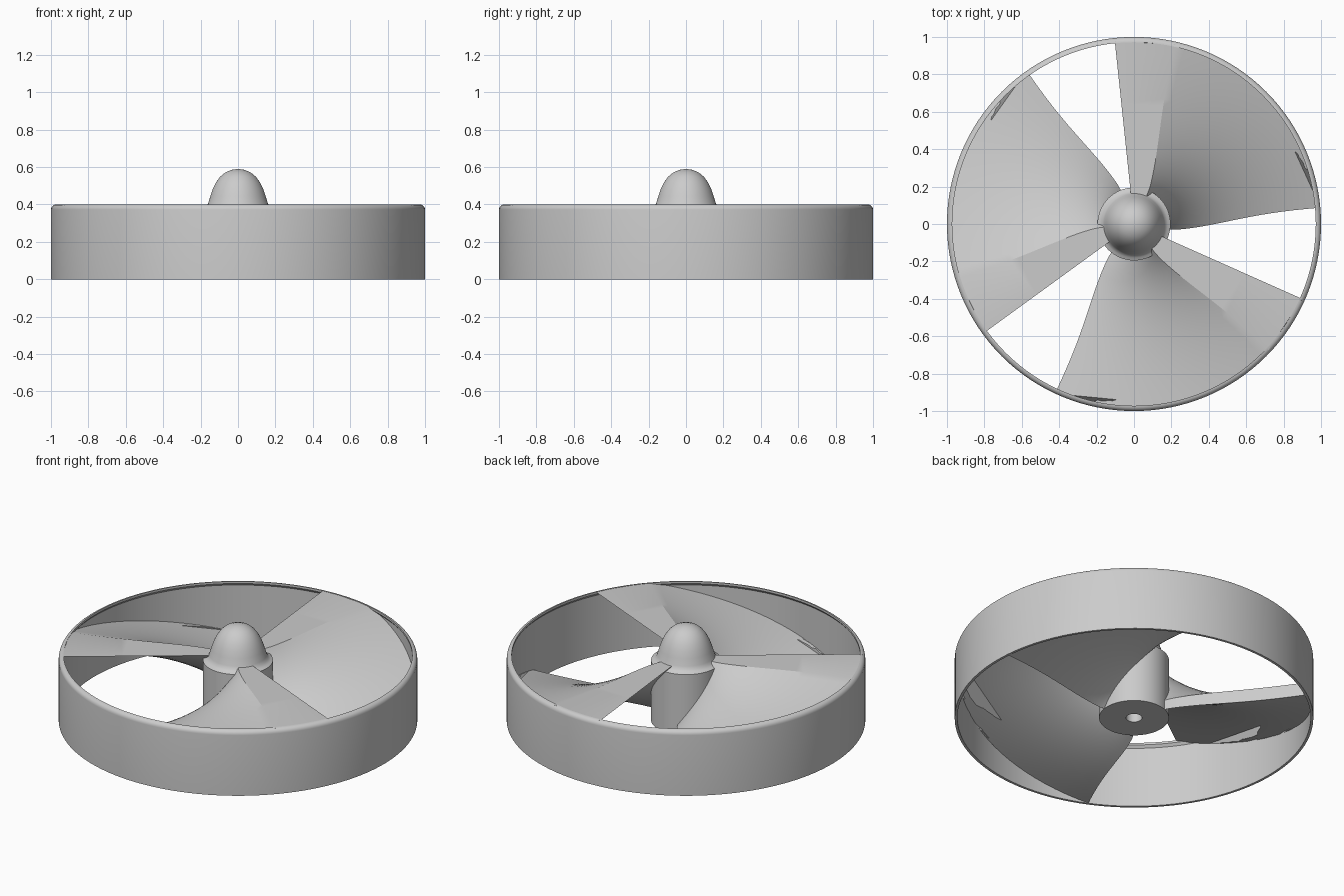
import bpy, bmesh, math
from math import cos, sin, radians

if "Cube" in bpy.data.objects:
    bpy.data.objects.remove(bpy.data.objects["Cube"], do_unlink=True)

grey = bpy.data.materials.new("light_grey")
grey.use_nodes = True
grey.diffuse_color = (0.6, 0.6, 0.6, 1)
grey.node_tree.nodes["Principled BSDF"].inputs["Base Color"].default_value = (0.6, 0.6, 0.6, 1)


def finish(name, bm, angle):
    bmesh.ops.remove_doubles(bm, verts=bm.verts, dist=1e-5)
    bmesh.ops.recalc_face_normals(bm, faces=bm.faces)
    mesh = bpy.data.meshes.new(name)
    bm.to_mesh(mesh)
    bm.free()
    mesh.materials.append(grey)
    ob = bpy.data.objects.new(name, mesh)
    bpy.context.collection.objects.link(ob)
    bpy.ops.object.select_all(action='DESELECT')
    ob.select_set(True)
    bpy.context.view_layer.objects.active = ob
    bpy.ops.object.shade_smooth_by_angle(angle=radians(angle))
    return ob


def lathe(name, profile, steps, closed=False):
    """Spin an (r, z) profile round the z axis."""
    bm = bmesh.new()
    verts = [bm.verts.new((r, 0, z)) for r, z in profile]
    pairs = list(zip(verts, verts[1:]))
    if closed:
        pairs.append((verts[-1], verts[0]))
    edges = [bm.edges.new(p) for p in pairs]
    bmesh.ops.spin(bm, geom=verts + edges, cent=(0, 0, 0), axis=(0, 0, 1),
                   angle=2 * math.pi, steps=steps)
    return finish(name, bm, 35)


# Outer duct: thin wall with a rounded lip turned inward
lip = [(0.972 + 0.028 * cos(radians(a)), 0.372 + 0.028 * sin(radians(a)))
       for a in range(0, 91, 15)]
lathe("duct_ring", [(0.985, 0), (1, 0)] + lip + [(0.972, 0.387), (0.985, 0.372)], 128, closed=True)

# Hub: bored cylinder, flared shoulder and domed cap
lathe("hub", [(0, 0.3), (0.045, 0.3), (0.045, 0), (0.195, 0), (0.195, 0.37),
              (0.18, 0.377), (0.168, 0.387), (0.16, 0.405), (0.148, 0.445),
              (0.135, 0.483), (0.118, 0.517), (0.096, 0.548), (0.068, 0.571),
              (0.035, 0.585), (0, 0.59)], 64)


# Blades: helical slabs cut flat at the top, swept back near the root
def blade(name, lead_angle):
    bm = bmesh.new()
    radii = [0.14 + (0.984 - 0.14) * (i / 20) for i in range(21)]
    n = 24
    loops = []
    for r in radii:
        sweep = min(1, ((1 - r) / 0.8) ** 3)
        crease, trail = 19 + 11 * sweep, 91 + 14 * sweep
        top = [(0, 0.398)] + [(crease + (trail - crease) * i / n,
                               0.398 - (0.318 + 0.02 * sweep) * i / n) for i in range(n + 1)]
        under = [(trail * (1 - i / n), 0.398 * i / n) for i in range(n)]
        loop = []
        for offset, z in top + under:
            a = radians(lead_angle - offset)
            loop.append(bm.verts.new((r * cos(a), r * sin(a), z)))
        loops.append(loop)
    count = len(loops[0])
    for a, b in zip(loops, loops[1:]):
        for i in range(count):
            j = (i + 1) % count
            bm.faces.new((a[i], a[j], b[j], b[i]))
    bm.faces.new(loops[0])
    bm.faces.new(loops[-1])
    finish(name, bm, 20)


for k in range(3):
    blade(f"blade_{k + 1}", -24 + 120 * k)
